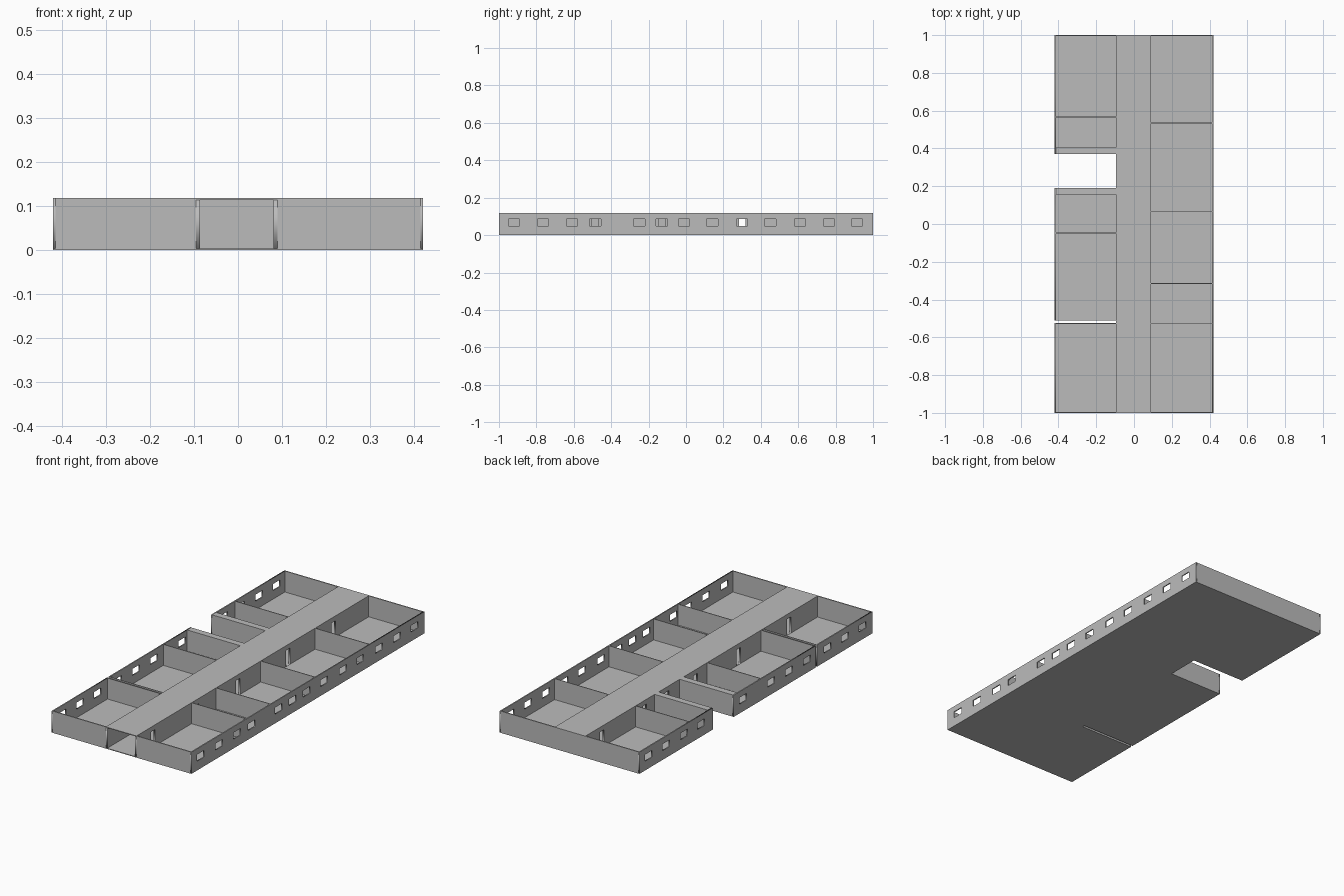
import bpy
from math import pi

cube = bpy.data.objects.get("Cube")
if cube:
    bpy.data.objects.remove(cube, do_unlink=True)

plaster = bpy.data.materials.new("plain_grey")
plaster.use_nodes = True
GREY = (0.5, 0.5, 0.5, 1)
plaster.diffuse_color = GREY
plaster.node_tree.nodes["Principled BSDF"].inputs["Base Color"].default_value = GREY

HX, TOP, FLOOR = 0.42, 0.118, 0.004
THIN = 0.006            # outer wall thickness
HALL_L, HALL_R = -0.095, 0.09
HALL_WALL, ROOF = 0.009, 0.004


def add_mesh(name, mesh):
    obj = bpy.data.objects.new(name, mesh)
    bpy.context.collection.objects.link(obj)
    mesh.materials.clear()
    mesh.materials.append(plaster)
    return obj


def box(name, x0, x1, y0, y1, z0, z1):
    verts = [(x, y, z) for x in (x0, x1) for y in (y0, y1) for z in (z0, z1)]
    faces = [(0, 1, 3, 2), (4, 6, 7, 5), (0, 4, 5, 1),
             (2, 3, 7, 6), (0, 2, 6, 4), (1, 5, 7, 3)]
    mesh = bpy.data.meshes.new(name)
    mesh.from_pydata(verts, [], faces)
    return add_mesh(name, mesh)


def pierced_wall(name, x0, x1, y0, y1, top, holes):
    """Wall running along y; holes are (centre, width, bottom, top)."""
    curve = bpy.data.curves.new(name, "CURVE")
    curve.dimensions = "2D"
    curve.fill_mode = "BOTH"
    curve.extrude = (x1 - x0) / 2
    rects = [(y0, y1, FLOOR, top)]
    rects += [(c - w / 2, c + w / 2, b, t) for c, w, b, t in holes]
    for a, b, low, high in rects:
        spline = curve.splines.new("POLY")
        spline.points.add(3)
        corners = ((a, low), (b, low), (b, high), (a, high))
        for point, (u, v) in zip(spline.points, corners):
            point.co = (u, v, 0, 1)
        spline.use_cyclic_u = True
    helper = bpy.data.objects.new(name + "_outline", curve)
    bpy.context.collection.objects.link(helper)
    bpy.context.view_layer.update()
    graph = bpy.context.evaluated_depsgraph_get()
    mesh = bpy.data.meshes.new_from_object(helper.evaluated_get(graph))
    bpy.data.objects.remove(helper, do_unlink=True)
    obj = add_mesh(name, mesh)
    obj.rotation_euler = (pi / 2, 0, pi / 2)
    obj.location.x = (x0 + x1) / 2
    return obj


def windows(centres):
    return [(c, 0.06, 0.05, 0.086) for c in centres]


def doors(centres):
    return [(c, 0.034, FLOOR + 0.001, 0.092) for c in centres]


# Floors: a full slab, and three wings separated by a courtyard and a slit
WINGS = {"front_wing": (-1, -0.525), "middle_wing": (-0.512, 0.19),
         "back_wing": (0.37, 1)}
box("main_floor", HALL_L, HX, -1, 1, 0, FLOOR)
for wing, (y0, y1) in WINGS.items():
    box(wing + "_floor", -HX, HALL_L, y0, y1, 0, FLOOR)

# Outer long walls with windows
pierced_wall("left_outer_wall", HX - THIN, HX, -1, 1, TOP, windows(
    [-0.92, -0.765, -0.61, -0.485, -0.25, -0.13, -0.01,
     0.14, 0.3, 0.45, 0.61, 0.765, 0.915]))
RIGHT_WINDOWS = [-0.915, -0.765, -0.615, -0.44, -0.285, -0.13, 0.11,
                 0.47, 0.615, 0.77, 0.92]
for wing, (y0, y1) in WINGS.items():
    pierced_wall(wing + "_outer_wall", -HX, -HX + THIN, y0, y1, TOP,
                 windows([c for c in RIGHT_WINDOWS if y0 < c < y1]))

# Corridor walls with doorways, under a flat roof
BACK = 1 - THIN
pierced_wall("corridor_left_wall", HALL_R - HALL_WALL, HALL_R, -1, BACK,
             TOP - ROOF, doors([-0.86, -0.485, -0.13, 0.3, 0.69]))
pierced_wall("corridor_right_wall", HALL_L, HALL_L + HALL_WALL, -1, BACK,
             TOP - ROOF, doors([-0.747, -0.315, 0.055, 0.3, 0.49, 0.857]))
box("corridor_roof", HALL_L, HALL_R, -1, BACK, TOP - ROOF, TOP)

# Back wall closes the corridor; the front stays open
box("back_wall", -HX + THIN, HX - THIN, BACK, 1, FLOOR, TOP)

# Cross walls on each side, as (start, thickness)
LEFT_WALLS = [(-1, THIN), (-0.527, 0.004), (-0.317, 0.004),
              (0.066, 0.004), (0.533, 0.004)]
RIGHT_WALLS = [(-1, THIN), (-0.529, 0.004), (-0.512, 0.004), (-0.05, 0.004),
               (0.155, 0.035), (0.37, 0.035), (0.565, 0.004)]
for i, (y, t) in enumerate(LEFT_WALLS):
    box(f"left_cross_wall_{i + 1}", HALL_R, HX - THIN, y, y + t, FLOOR, TOP)
for i, (y, t) in enumerate(RIGHT_WALLS):
    box(f"right_cross_wall_{i + 1}", -HX + THIN, HALL_L, y, y + t, FLOOR, TOP)
